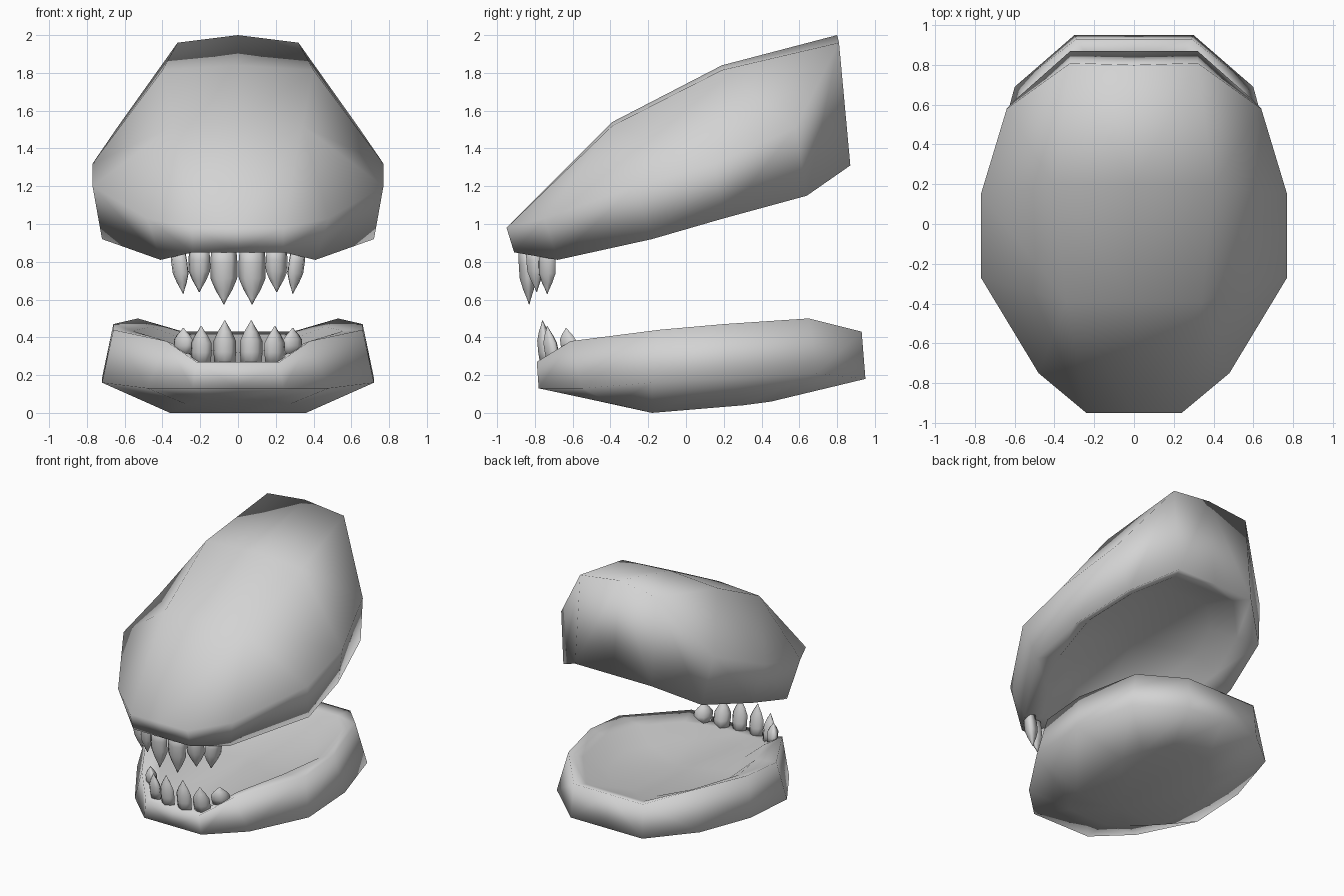
import bpy, bmesh, math

if "Cube" in bpy.data.objects:
    bpy.data.objects.remove(bpy.data.objects["Cube"])

grey = bpy.data.materials.new("grey")
grey.diffuse_color = (0.65, 0.65, 0.65, 1)
grey.use_nodes = True
grey.node_tree.nodes["Principled BSDF"].inputs["Base Color"].default_value = grey.diffuse_color


def finish(name, bm):
    bmesh.ops.remove_doubles(bm, verts=bm.verts, dist=0.0005)
    bmesh.ops.recalc_face_normals(bm, faces=bm.faces)
    for f in bm.faces:
        f.smooth = True
    mesh = bpy.data.meshes.new(name)
    bm.to_mesh(mesh)
    bm.free()
    mesh.materials.append(grey)
    ob = bpy.data.objects.new(name, mesh)
    bpy.context.collection.objects.link(ob)
    return ob


def closed(ring):
    # half ring from the front centre line round to the back centre line
    return [(0, *ring[0][1:])] + ring + [(0, *ring[-1][1:])]


def strip(a, b):
    return [(a[i], a[i + 1], b[i + 1], b[i]) for i in range(len(a) - 1)]


def fan(ring, c):
    return [(ring[i], ring[i + 1], c) for i in range(len(ring) - 1)]


def symmetric(name, polys):
    bm = bmesh.new()
    for poly in polys:
        for s in (1, -1):
            bm.faces.new([bm.verts.new((s * x, y, z)) for x, y, z in poly])
    return finish(name, bm)


# upper jaw: hollow palate, gum shelf, lip, back wall and domed top
lip = closed([(.24, -.91, .85), (.41, -.68, .81), (.72, -.18, .92),
              (.70, .20, 1.03), (.58, .64, 1.15), (.32, .87, 1.31)])
brow = [(0, -.95, .98), (.24, -.95, .98), (.48, -.75, 1.03), (.77, -.27, 1.20),
        (.77, .15, 1.32), (.64, .58, 1.51), (.32, .81, 1.96), (0, .80, 2.0)]
gum = closed([(.20, -.74, .90), (.35, -.50, .93), (.52, -.17, 1.01),
              (.57, .19, 1.11), (.47, .54, 1.21), (.26, .75, 1.33)])
palate = closed([(.16, -.55, 1.09), (.27, -.38, 1.11), (.40, -.12, 1.17),
                 (.43, .15, 1.23), (.35, .40, 1.29), (.19, .56, 1.35)])
c0, b0, b1, b2, b3, b4, b5, c3 = brow
c1, c2 = (0, -.39, 1.54), (0, .19, 1.84)
m1, m2 = (.34, -.39, 1.52), (.40, .19, 1.815)
dome = [(c0, b0, m1, c1), (b0, b1, m1), (b1, b2, m1), (m1, b2, b3, m2),
        (c1, m1, m2, c2), (m2, b3, b4), (m2, b4, b5), (c2, m2, b5, c3)]
symmetric("upper_jaw", fan(palate, (0, 0, 1.25)) + strip(palate, gum)
          + strip(gum, lip) + strip(lip, brow) + dome)

# lower jaw: belly, sides, rim, gum shelf and sunken floor
belly = closed([(.16, -.50, .07), (.27, -.38, .045), (.36, -.18, .0),
                (.36, .30, .04), (.30, .45, .06), (.15, .60, .10)])
side = closed([(.24, -.78, .13), (.48, -.55, .13), (.72, -.18, .16),
               (.72, .25, .185), (.60, .69, .21), (.30, .95, .18)])
rim = closed([(.22, -.79, .27), (.38, -.61, .38), (.66, -.14, .44),
              (.66, .20, .47), (.53, .65, .50), (.29, .93, .43)])
shelf = closed([(.19, -.68, .27), (.33, -.46, .36), (.48, -.15, .41),
                (.56, .17, .435), (.46, .58, .455), (.24, .85, .41)])
floor = closed([(.15, -.50, .27), (.25, -.34, .29), (.37, -.10, .315),
                (.42, .15, .335), (.35, .44, .35), (.18, .64, .35)])
symmetric("lower_jaw", fan(belly, (0, -.18, 0)) + strip(belly, side)
          + strip(side, rim) + strip(rim, shelf) + strip(shelf, floor)
          + fan(floor, (0, .1, .32)))


# fluted pointed teeth
def tooth(name, x, y, root, tip, width, depth, turn, lean_x, lean_y):
    bm = bmesh.new()
    sides, rings = 8, []
    for t, r in ((0, .9), (.3, 1), (.55, .98), (.75, .62), (.9, .25), (1, .04)):
        ring = []
        for i in range(sides):
            a = math.tau * i / sides
            k = r * (1 if i % 2 == 0 else .82)
            u, v = k * width / 2 * math.cos(a), k * depth / 2 * math.sin(a)
            ring.append(bm.verts.new((
                x + u * math.cos(turn) - v * math.sin(turn) + lean_x * t,
                y + u * math.sin(turn) + v * math.cos(turn) + lean_y * t,
                root + (tip - root) * t)))
        rings.append(ring)
    for a, b in zip(rings, rings[1:]):
        for i in range(sides):
            j = (i + 1) % sides
            bm.faces.new((a[i], a[j], b[j], b[i]))
    bm.faces.new(rings[0])
    bm.faces.new(rings[-1])
    finish(name, bm)


# x, y, root z, tip z, width, depth, turn, lean x, lean y
teeth = {
    "upper_front_tooth": (.075, -.845, .88, .575, .145, .09, .05, 0, .015),
    "upper_middle_tooth": (.205, -.81, .88, .64, .125, .09, .4, 0, .02),
    "upper_side_tooth": (.32, -.735, .87, .63, .12, .09, .85, -.03, .0),
    "lower_front_tooth": (.07, -.735, .25, .49, .12, .08, .05, 0, -.025),
    "lower_middle_tooth": (.195, -.70, .26, .46, .12, .08, .4, 0, -.035),
    "lower_side_tooth": (.29, -.615, .315, .45, .13, .08, .7, 0, -.02),
}
for name, (x, y, root, tip, w, d, turn, lx, ly) in teeth.items():
    for s, label in ((1, "_right"), (-1, "_left")):
        tooth(name + label, s * x, y, root, tip, w, d, s * turn, s * lx, ly)
